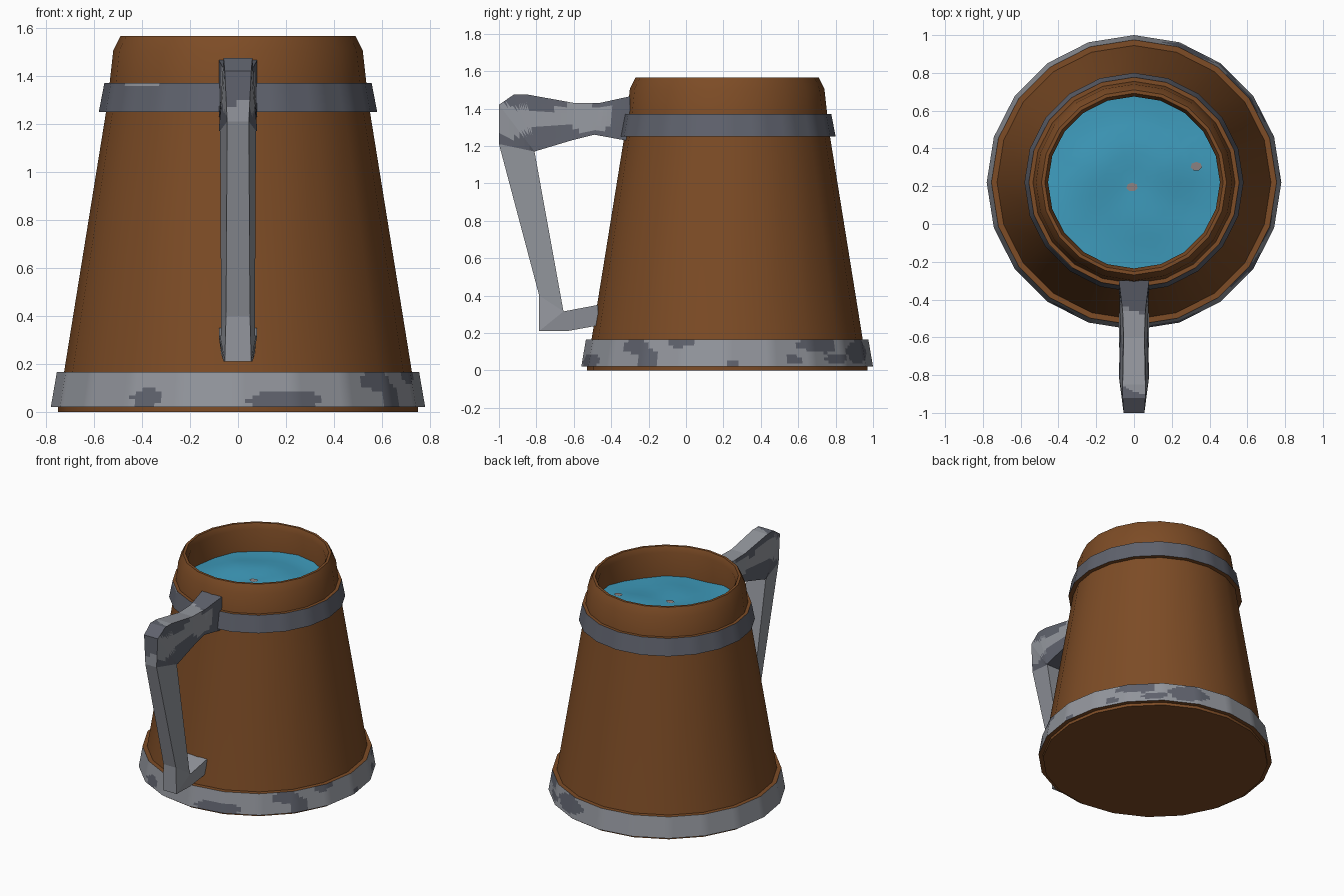
import bpy, bmesh, math
from mathutils import Vector, noise

if "Cube" in bpy.data.objects:
    bpy.data.objects.remove(bpy.data.objects["Cube"])

CY = 0.22      # mug axis in y
SIDES = 20


def material(name, rgb):
    m = bpy.data.materials.new(name)
    m.diffuse_color = (*rgb, 1)
    m.use_nodes = True
    m.node_tree.nodes["Principled BSDF"].inputs["Base Color"].default_value = m.diffuse_color
    return m


WOOD = material("brown wood", (0.205, 0.072, 0.019))
LIGHT = material("light metal", (0.292, 0.305, 0.337))
DARK = material("dark metal", (0.115, 0.123, 0.153))
WATER = material("blue drink", (0.048, 0.328, 0.503))
FOAM = material("pinkish grey foam", (0.27, 0.23, 0.23))


def finish(name, bm, mats, smooth=None):
    bmesh.ops.remove_doubles(bm, verts=bm.verts, dist=1e-5)
    bmesh.ops.recalc_face_normals(bm, faces=bm.faces)
    me = bpy.data.meshes.new(name)
    bm.to_mesh(me)
    bm.free()
    for m in mats:
        me.materials.append(m)
    ob = bpy.data.objects.new(name, me)
    bpy.context.collection.objects.link(ob)
    if smooth:
        bpy.ops.object.select_all(action='DESELECT')
        ob.select_set(True)
        bpy.context.view_layer.objects.active = ob
        bpy.ops.object.shade_smooth_by_angle(angle=math.radians(smooth))
    return ob


def ring_point(r, z, step, sub):
    # point on a 20-sided ring, straight between corners
    i, f = divmod(step, sub)
    t = f / sub
    a, b = (math.radians(-90 + 360 / SIDES * n) for n in (i, i + 1))
    x = math.cos(a) * (1 - t) + math.cos(b) * t
    y = math.sin(a) * (1 - t) + math.sin(b) * t
    return Vector((r * x, CY + r * y, z))


def lathe(bm, profile, sub=1, closed=False):
    n = SIDES * sub
    rings = []
    for r, z in profile:
        if r == 0:
            rings.append([bm.verts.new((0, CY, z))] * n)
        else:
            rings.append([bm.verts.new(ring_point(r, z, s, sub)) for s in range(n)])
    pairs = list(zip(rings, rings[1:]))
    if closed:
        pairs.append((rings[-1], rings[0]))
    for a, b in pairs:
        for s in range(n):
            vs = [a[s], a[(s + 1) % n], b[(s + 1) % n], b[s]]
            bm.faces.new(list(dict.fromkeys(vs)))


# wooden tankard body, with bevelled rim and hollow top
bm = bmesh.new()
lathe(bm, [(0, 0), (0.75, 0), (0.75, 0.03), (0.745, 0.03), (0.725, 0.165), (0.55, 1.25),
           (0.535, 1.37), (0.52, 1.505), (0.49, 1.565), (0.472, 1.565),
           (0.455, 1.525), (0.48, 1.2), (0, 1.2)])
finish("tankard_body", bm, [WOOD], 35)


# metal bands: worn spots are (angle from front, height, half angle, half height)
def band(name, lower, upper, inner, base, spots, rows, sub):
    (r0, z0), (r1, z1) = lower, upper
    prof = [(r0 + (r1 - r0) * i / rows, z0 + (z1 - z0) * i / rows) for i in range(rows + 1)]
    prof += [(inner[1], z1), (inner[0], z0)]
    bm = bmesh.new()
    lathe(bm, prof, sub, True)
    bm.normal_update()
    for f in bm.faces:
        c = f.calc_center_median()
        r = math.hypot(c.x, c.y - CY)
        if abs(f.normal.z) > 0.7 or r < r1 - 0.012:
            f.material_index = 2          # wooden ledges
            continue
        f.material_index = base
        ang = math.degrees(math.atan2(c.x, CY - c.y))
        wob = 0.5 * noise.noise(c * 14)
        for a, z, ha, hz in spots:
            if ((ang - a) / ha) ** 2 + ((c.z - z) / hz) ** 2 < 1 + wob:
                f.material_index = 1 - base
    finish(name, bm, [LIGHT, DARK, WOOD], 30)


band("lower_band", (0.78, 0.02), (0.755, 0.165), (0.73, 0.715), 0,
     [(-30, 0.06, 5, 0.045), (15, 0.05, 12, 0.04), (50, 0.13, 7, 0.04), (56, 0.06, 5, 0.06),
      (70, 0.15, 6, 0.025), (92, 0.04, 3, 0.02), (118, 0.06, 4, 0.02),
      (131, 0.13, 11, 0.04), (140, 0.06, 6, 0.03), (158, 0.1, 10, 0.06)], 9, 8)
band("upper_band", (0.58, 1.25), (0.557, 1.37), (0.54, 0.525), 1,
     [(-48, 1.365, 10, 0.01)], 9, 4)

# handle: stations of outer (y, z, half width) and inner (y, z, half width)
stations = [
    ((-0.30, 1.465, 0.08), (-0.30, 1.225, 0.08)),
    ((-0.46, 1.43, 0.06), (-0.49, 1.26, 0.075)),
    ((-0.60, 1.43, 0.055), (-0.61, 1.23, 0.075)),
    ((-0.85, 1.475, 0.06), (-0.81, 1.17, 0.08)),
    ((-0.92, 1.475, 0.06), (-0.81, 1.17, 0.08)),
    ((-1.00, 1.42, 0.055), (-0.81, 1.17, 0.08)),
    ((-1.00, 1.21, 0.045), (-0.81, 1.17, 0.075)),
    ((-0.785, 0.40, 0.05), (-0.655, 0.315, 0.07)),
    ((-0.785, 0.21, 0.055), (-0.655, 0.315, 0.075)),
    ((-0.635, 0.21, 0.06), (-0.655, 0.315, 0.08)),
    ((-0.47, 0.24, 0.07), (-0.47, 0.35, 0.08)),
]
bm = bmesh.new()
loops = []
for (y0, z0, w0), (y1, z1, w1) in stations:
    loops.append([bm.verts.new(p) for p in
                  ((-w0, y0, z0), (w0, y0, z0), (w1, y1, z1), (-w1, y1, z1))])
for a, b in zip(loops, loops[1:]):
    for k in range(4):
        j = (k + 1) % 4
        if (a[k].co - b[k].co).length + (a[j].co - b[j].co).length > 1e-4:
            bm.faces.new((a[k], a[j], b[j], b[k]))
bm.faces.new(loops[0])
bm.faces.new(loops[-1])
bmesh.ops.remove_doubles(bm, verts=bm.verts, dist=1e-4)
arm = [e for e in bm.edges if all(v.co.z > 1.1 for v in e.verts)]
bmesh.ops.subdivide_edges(bm, edges=arm, cuts=6, use_grid_fill=True)
bmesh.ops.recalc_face_normals(bm, faces=bm.faces)
for f in bm.faces:
    c = f.calc_center_median()
    if c.z < 1.16:
        continue
    wob = 0.05 * noise.noise(c * 9)
    top = f.normal.z > 0.6 and -0.88 < c.y + wob < -0.46
    side = abs(f.normal.x) > 0.6 and 1.3 + 0.1 * (c.y + 0.6) < c.z + wob < 1.41 and c.y < -0.4
    front = f.normal.y < -0.7 and c.z + wob < 1.3
    f.material_index = 0 if top or side or front else 1
finish("handle", bm, [LIGHT, DARK])


# rippled drink surface
def wave(x, y):
    return 1.365 + 0.035 * noise.noise(Vector((x * 3.5, y * 3.5, 0.4)))


bm = bmesh.new()
lathe(bm, [(0, 0)] + [(0.466 * i / 6, 0) for i in range(1, 7)])
for v in bm.verts:
    v.co.z = wave(v.co.x, v.co.y)
finish("drink_surface", bm, [WATER], 60)

# small foam flecks
for i, (x, y) in enumerate([(-0.01, 0.195), (0.33, 0.305)]):
    bm = bmesh.new()
    bmesh.ops.create_circle(bm, cap_ends=True, segments=7, radius=0.028)
    for v in bm.verts:
        v.co = (x + v.co.x * 1.1, y + v.co.y * 0.85, 0)
        v.co.z = wave(v.co.x, v.co.y) + 0.006
    finish(f"foam_fleck_{i + 1}", bm, [FOAM])
    bm = None
